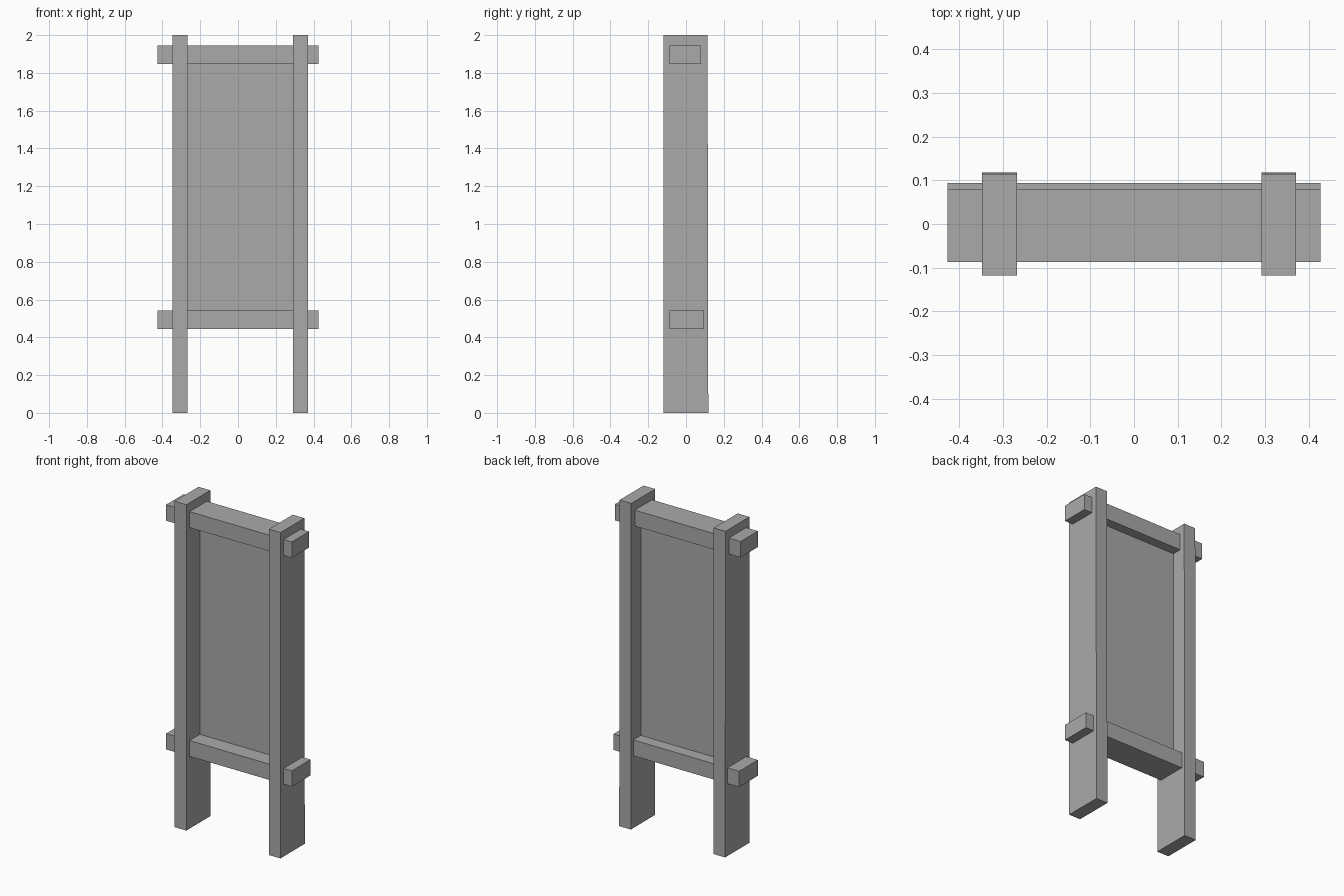
import bpy
import bmesh

default = bpy.data.objects.get("Cube")
if default:
    bpy.data.objects.remove(default, do_unlink=True)

# Single flat grey
grey = bpy.data.materials.new("plain_grey")
grey.use_nodes = True
colour = (0.4, 0.4, 0.4, 1)
grey.diffuse_color = colour
grey.node_tree.nodes["Principled BSDF"].inputs["Base Color"].default_value = colour


def box(name, x, y, z, top_back=None):
    """Box from (min, max) ranges; top_back moves the upper rear edge."""
    bm = bmesh.new()
    bmesh.ops.create_cube(bm, size=1)
    for v in bm.verts:
        upper, rear = v.co.z > 0, v.co.y > 0
        v.co = (x[v.co.x > 0], y[rear], z[upper])
        if top_back is not None and upper and rear:
            v.co.y = top_back
    mesh = bpy.data.meshes.new(name)
    bm.to_mesh(mesh)
    bm.free()
    mesh.materials.append(grey)
    obj = bpy.data.objects.new(name, mesh)
    bpy.context.collection.objects.link(obj)
    return obj


# Upright planks, very slightly narrower at the top
for name, x in (("right_post", (-0.348, -0.268)), ("left_post", (0.292, 0.371))):
    box(name, x, (-0.118, 0.118), (0, 2), top_back=0.114)

# Cross rails running through both posts
span = (-0.427, 0.427)
box("top_rail", span, (-0.087, 0.08), (1.848, 1.946))
box("bottom_rail", span, (-0.087, 0.094), (0.444, 0.541))

# Thin board between posts and rails
box("panel", (-0.268, 0.292), (0.013, 0.021), (0.541, 1.848))
